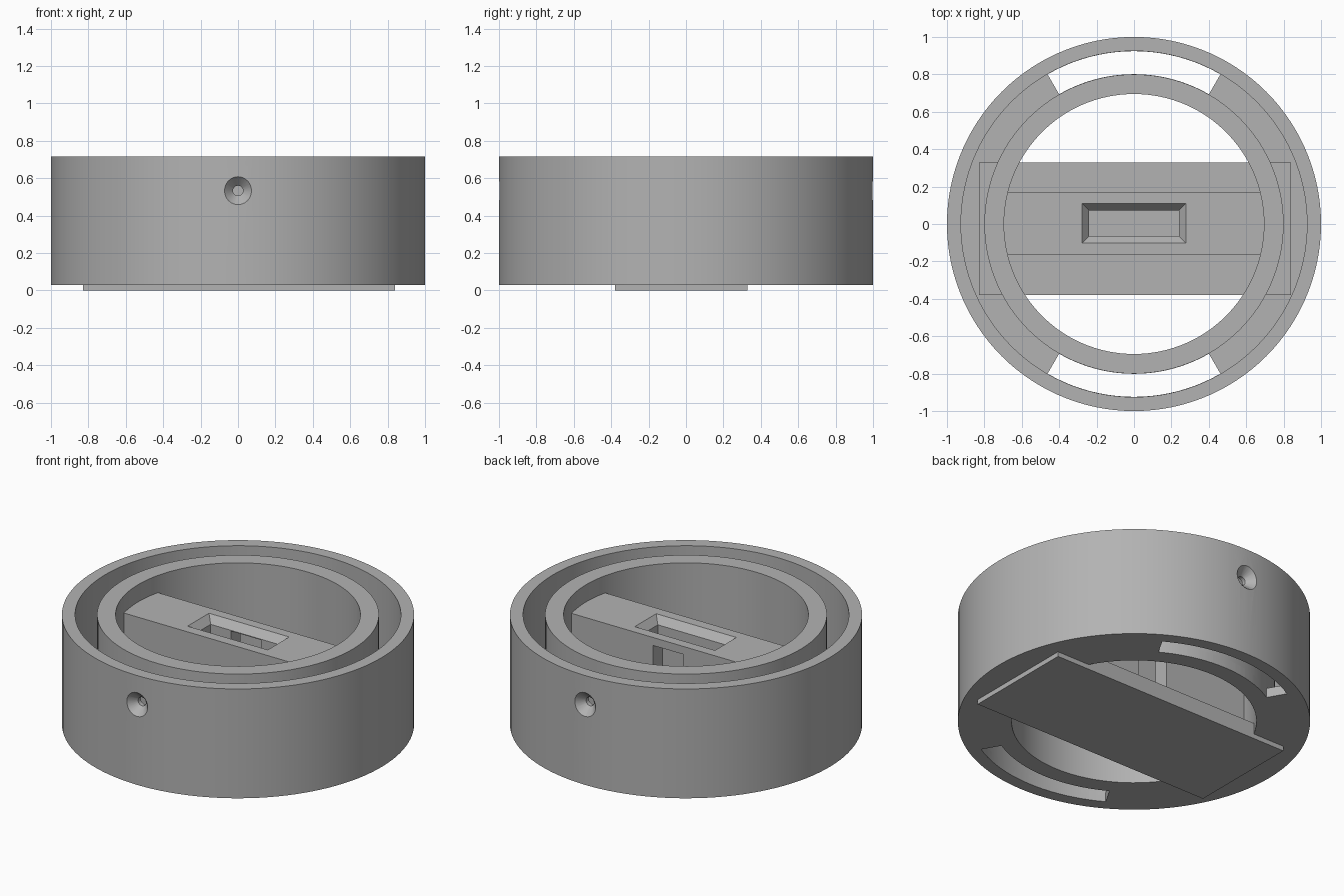
import bpy, bmesh, math

if "Cube" in bpy.data.objects:
    bpy.data.objects.remove(bpy.data.objects["Cube"])

SEG = 120
grey = bpy.data.materials.new("grey_plastic")
grey.diffuse_color = (0.45, 0.45, 0.45, 1)
grey.use_nodes = True
grey.node_tree.nodes["Principled BSDF"].inputs["Base Color"].default_value = grey.diffuse_color


def make(name, bm, smooth=False):
    bmesh.ops.recalc_face_normals(bm, faces=bm.faces)
    me = bpy.data.meshes.new(name)
    bm.to_mesh(me)
    bm.free()
    me.materials.append(grey)
    ob = bpy.data.objects.new(name, me)
    bpy.context.collection.objects.link(ob)
    return ob


def loft(name, loops):
    """Solid through stacked loops of equal point count, capped at both ends."""
    bm = bmesh.new()
    rows = [[bm.verts.new(p) for p in loop] for loop in loops]
    n = len(rows[0])
    for a, b in zip(rows, rows[1:]):
        for i in range(n):
            bm.faces.new((a[i], a[(i + 1) % n], b[(i + 1) % n], b[i]))
    bm.faces.new(rows[0])
    bm.faces.new(rows[-1])
    return make(name, bm)


def prism(name, outline, z0, z1):
    return loft(name, [[(x, y, z) for x, y in outline] for z in (z0, z1)])


def rect(x0, x1, y0, y1):
    return [(x0, y0), (x1, y0), (x1, y1), (x0, y1)]


def arc(r, a0, a1, n):
    return [(r * math.cos(math.radians(a0 + (a1 - a0) * i / n)),
             r * math.sin(math.radians(a0 + (a1 - a0) * i / n))) for i in range(n + 1)]


def cut(ob, cutter):
    cutter.hide_render = True
    cutter.hide_set(True)
    mod = ob.modifiers.new("cut", 'BOOLEAN')
    mod.object, mod.operation, mod.solver = cutter, 'DIFFERENCE', 'EXACT'
    bpy.context.view_layer.objects.active = ob
    bpy.ops.object.modifier_apply(modifier=mod.name)
    bpy.data.objects.remove(cutter)


# Round body: U-shaped section spun around z (outer wall, channel floor, inner wall)
profile = [(0.695, 0.03), (1.0, 0.03), (1.0, 0.715), (0.925, 0.715),
           (0.925, 0.09), (0.8, 0.09), (0.8, 0.715), (0.695, 0.715)]
bm = bmesh.new()
rings = []
for i in range(SEG):
    a = 2 * math.pi * i / SEG
    rings.append([bm.verts.new((r * math.cos(a), r * math.sin(a), z)) for r, z in profile])
for i in range(SEG):
    a, b = rings[i], rings[(i + 1) % SEG]
    for j in range(len(profile)):
        k = (j + 1) % len(profile)
        bm.faces.new((a[j], b[j], b[k], a[k]))
body = make("round_body", bm)

for side in (1, -1):
    # Curved slots in the channel floor
    slot = arc(0.924, 60 * side, 120 * side, 20) + arc(0.801, 120 * side, 60 * side, 20)
    cut(body, prism("slot_cutter", slot, -0.1, 0.2))
    # Countersunk screw hole through the outer wall
    loops = [[(r * x, side * y, 0.533 + r * z) for x, z in arc(1, 0, 345, 23)]
             for y, r in ((1.02, 0.093), (1.0, 0.075), (0.95, 0.027), (0.88, 0.027))]
    cut(body, loft("screw_cutter", loops))

# Base plate under the body
prism("base_plate", rect(-0.83, 0.84, -0.38, 0.33), 0.0, 0.1)

# Cross bar with a chamfered socket and an opening on the back side
half = math.degrees(math.asin(0.1675 / 0.72))
outline = arc(0.72, -half, half, 8) + arc(0.72, 180 - half, 180 + half, 8)
bar = prism("cross_bar", [(x, y + 0.0025) for x, y in outline], 0.09, 0.607)


def level(x, y, z):
    return [(px + 0.0, py + 0.004, z) for px, py in rect(-x, x, -y, y)]


cut(bar, loft("socket_cutter", [level(0.24, 0.068, 0.1), level(0.24, 0.068, 0.562),
                                level(0.278, 0.106, 0.607), level(0.278, 0.106, 0.65)]))
cut(bar, prism("opening_cutter", rect(-0.1, 0.11, 0.0, 0.3), 0.1, 0.557))

# Smooth shading with sharp edges kept
for ob in (body, bar):
    bpy.ops.object.select_all(action='DESELECT')
    ob.select_set(True)
    bpy.context.view_layer.objects.active = ob
    bpy.ops.object.shade_smooth_by_angle(angle=math.radians(20))
